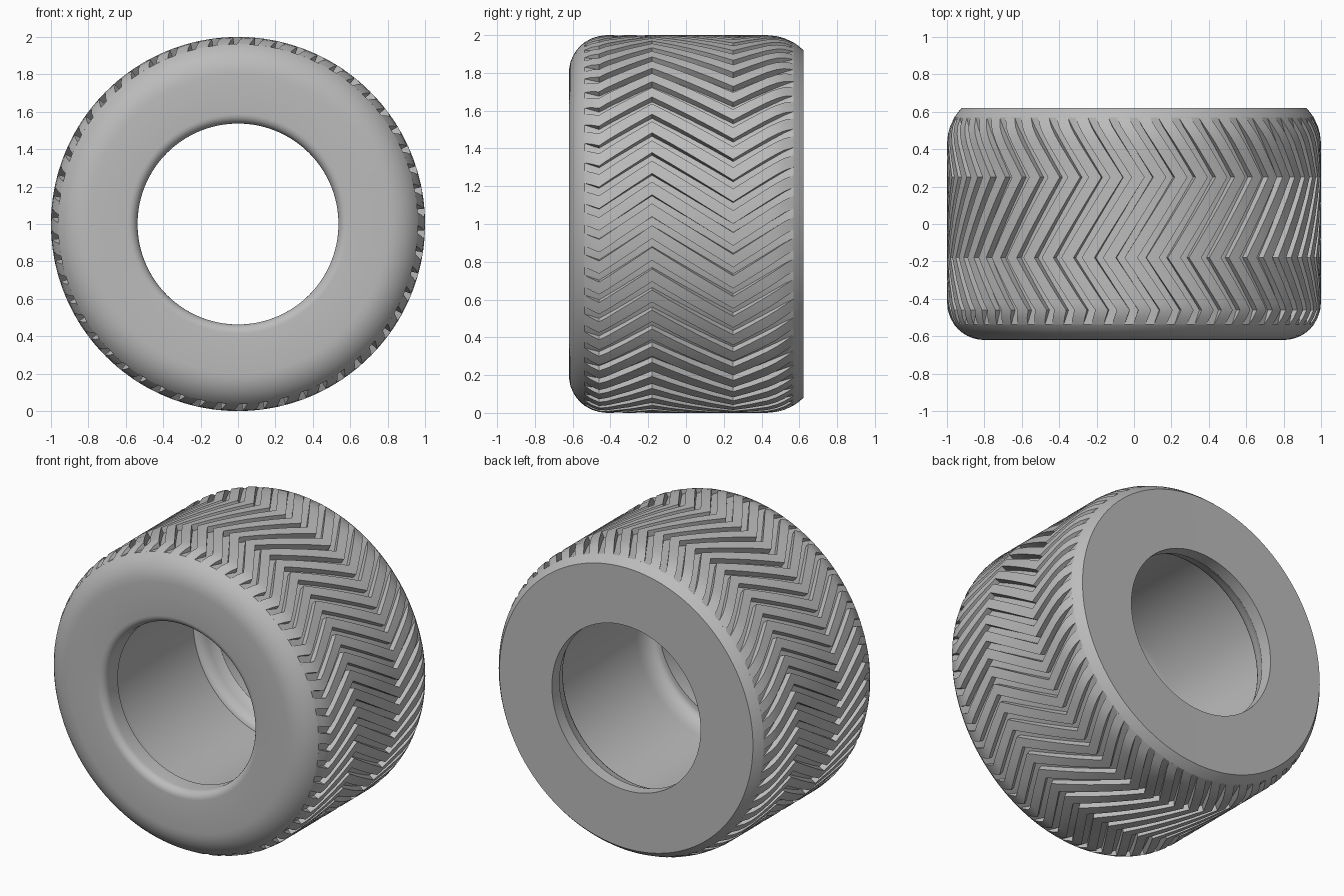
import bpy, bmesh
from math import sin, cos, pi, radians, sqrt

if "Cube" in bpy.data.objects:
    bpy.data.objects.remove(bpy.data.objects["Cube"], do_unlink=True)

SEGMENTS = 144
TREADS = 54
FLOOR = 0.962       # radius at the bottom of the grooves
CENTRE_Z = 1.0

rubber = bpy.data.materials.new("grey rubber")
rubber.use_nodes = True
grey = (0.5, 0.5, 0.5, 1)
rubber.diffuse_color = grey
rubber.node_tree.nodes["Principled BSDF"].inputs["Base Color"].default_value = grey


def lerp(points, y):
    """Read a value off a polyline of (y, value) points."""
    for (y0, v0), (y1, v1) in zip(points, points[1:]):
        if y <= y1:
            return v0 + (v1 - v0) * (y - y0) / (y1 - y0)
    return points[-1][1]


def polar(radius, angle, y):
    return (radius * cos(angle), y, CENTRE_Z + radius * sin(angle))


def finish(name, bm, angle):
    bmesh.ops.recalc_face_normals(bm, faces=bm.faces)
    mesh = bpy.data.meshes.new(name)
    bm.to_mesh(mesh)
    bm.free()
    mesh.materials.append(rubber)
    obj = bpy.data.objects.new(name, mesh)
    bpy.context.collection.objects.link(obj)
    bpy.ops.object.select_all(action='DESELECT')
    obj.select_set(True)
    bpy.context.view_layer.objects.active = obj
    bpy.ops.object.shade_smooth_by_angle(angle=radians(angle))
    return obj


# Outer crown: round front shoulder, flat middle, cut-off back shoulder
crown = [(-0.62 + 0.2 * (1 - cos(a)), 0.8 + 0.2 * sin(a))
         for a in [i * pi / 20 for i in range(11)]]
crown += [(0.43 + 0.27 * sin(a), 0.73 + 0.27 * cos(a))
          for a in [i * 0.785 / 6 for i in range(7)]]

# Tyre body: closed section spun round the y axis
front_floor = -0.42 - sqrt(0.04 - (FLOOR - 0.8) ** 2)
back_floor = 0.43 + sqrt(0.27 ** 2 - (FLOOR - 0.73) ** 2)
section = [p for p in crown if p[0] < front_floor and p[1] < FLOOR]
section += [(front_floor, FLOOR), (back_floor, FLOOR)]
section += [p for p in crown if p[0] > back_floor and p[1] < FLOOR]
section += [(0.62, 0.54), (0.54, 0.54)]
section += [(0.54 - 0.12 * sin(a), 0.62 - 0.06 * cos(a))       # hollow inside
            for a in [i * pi / 12 for i in range(1, 7)]]
section += [(-0.36 - 0.12 * sin(a), 0.56 + 0.06 * cos(a))
            for a in [i * pi / 12 for i in range(7)]]
section += [(-0.48, 0.537)]
section += [(-0.57 - 0.05 * sin(a), 0.587 - 0.05 * cos(a))     # rounded front lip
            for a in [i * pi / 12 for i in range(7)]]

bm = bmesh.new()
rings = [[bm.verts.new(polar(r, 2 * pi * s / SEGMENTS, y)) for y, r in section]
         for s in range(SEGMENTS)]
count = len(section)
for s in range(SEGMENTS):
    a, b = rings[s], rings[(s + 1) % SEGMENTS]
    for i in range(count):
        j = (i + 1) % count
        bm.faces.new((a[i], a[j], b[j], b[i]))
finish("tyre_body", bm, 30)

# Tread blocks: zigzag bars that follow the crown
zigzag = [(-0.54, 0.03), (-0.46, 0.0), (-0.18, 0.19), (0.25, -0.08), (0.56, 0.12)]
stops = [front_floor, -0.5, -0.46, -0.42, -0.3, -0.18, -0.07, 0.03, 0.14, 0.25,
         0.34, 0.43, 0.48, 0.52, back_floor]
PITCH = 2 * pi / TREADS
WIDTH = 0.6 * PITCH

bm = bmesh.new()
for t in range(TREADS):
    bars = []
    for y in stops:
        angle = t * PITCH + lerp(zigzag, y)
        top = max(lerp(crown, y), FLOOR)
        corners = [(FLOOR - 0.01, -0.5), (top, -0.5), (top, 0), (top, 0.5), (FLOOR - 0.01, 0.5)]
        bars.append([bm.verts.new(polar(r, angle + f * WIDTH, y)) for r, f in corners])
    for a, b in zip(bars, bars[1:]):
        for i in range(5):
            j = (i + 1) % 5
            bm.faces.new((a[i], a[j], b[j], b[i]))
    bm.faces.new(bars[0])
    bm.faces.new(bars[-1])
finish("tread_blocks", bm, 25)
